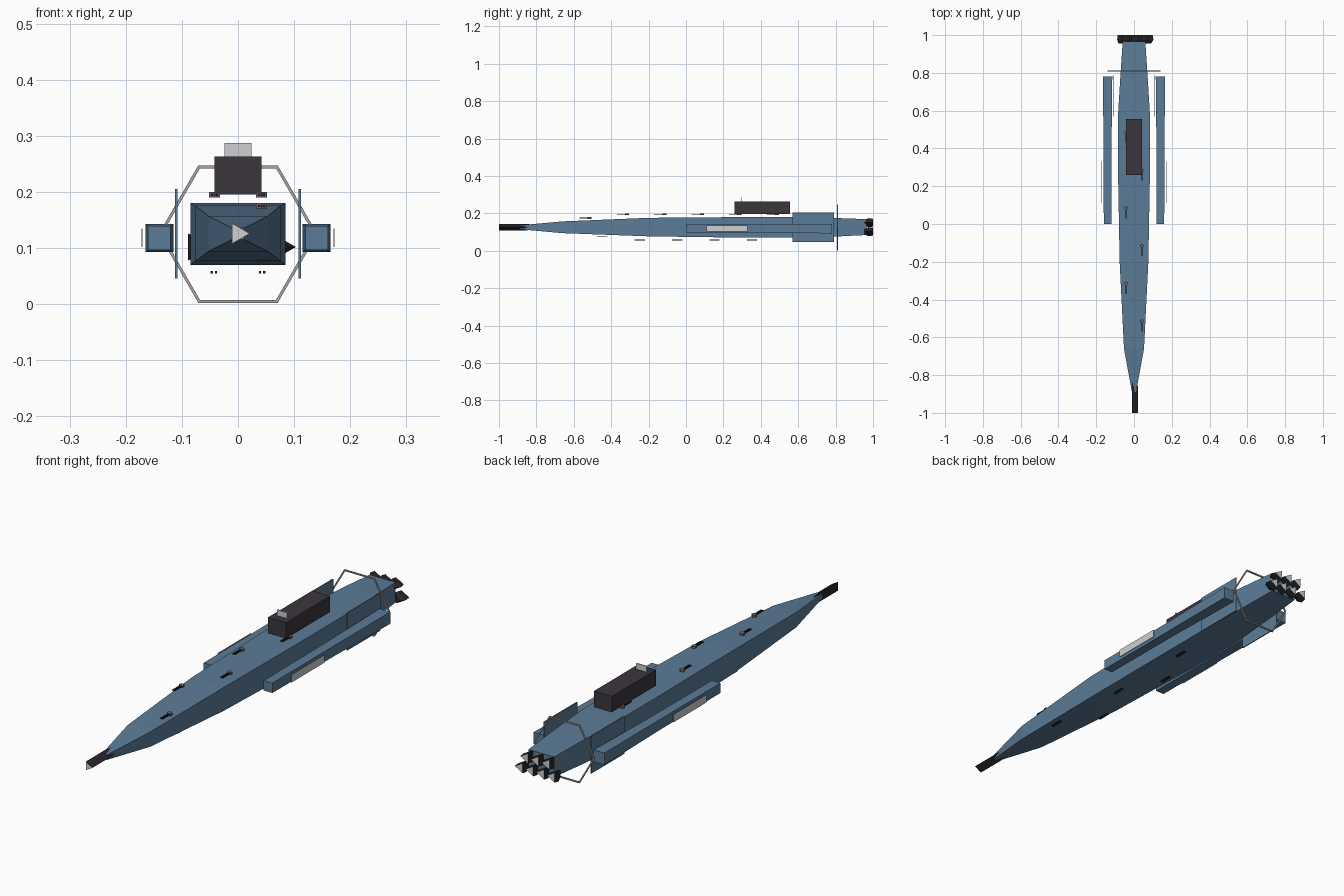
import bpy
from math import cos, sin, pi

old = bpy.data.objects.get("Cube")
if old:
    bpy.data.objects.remove(old)


def material(name, rgb):
    m = bpy.data.materials.new(name)
    m.use_nodes = True
    m.diffuse_color = (*rgb, 1)
    m.node_tree.nodes["Principled BSDF"].inputs["Base Color"].default_value = (*rgb, 1)
    return m


BLUE = material("hull blue", (0.105, 0.2, 0.31))
DARK = material("charcoal", (0.043, 0.037, 0.046))
BLACK = material("gun black", (0.022, 0.02, 0.022))
LIGHT = material("light grey", (0.62, 0.63, 0.64))
STEEL = material("ring steel", (0.4, 0.37, 0.36))
GREY = material("turret grey", (0.16, 0.14, 0.15))


def rect(x0, x1, y, z0, z1):
    return [(x0, y, z0), (x1, y, z0), (x1, y, z1), (x0, y, z1)]


def ngon(n, r, x, y, z):
    return [(x + r * cos(2 * pi * i / n), y, z + r * sin(2 * pi * i / n)) for i in range(n)]


def loft(name, sections, mat, front=None, back=None):
    """Skin a run of equal cross-sections, ordered from front to back."""
    n = len(sections[0])
    last = (len(sections) - 1) * n
    verts = [p for s in sections for p in s]
    faces = [tuple(range(n)), tuple(last + i for i in reversed(range(n)))]
    for a in range(0, last, n):
        for i in range(n):
            j = (i + 1) % n
            faces.append((a + i, a + n + i, a + n + j, a + j))
    me = bpy.data.meshes.new(name)
    me.from_pydata(verts, [], faces)
    for m in (mat, front or mat, back or mat):
        me.materials.append(m)
    me.polygons[0].material_index = 1
    me.polygons[1].material_index = 2
    ob = bpy.data.objects.new(name, me)
    bpy.context.collection.objects.link(ob)
    return ob


def box(name, x0, x1, y0, y1, z0, z1, mat):
    return loft(name, [rect(x0, x1, y0, z0, z1), rect(x0, x1, y1, z0, z1)], mat)


# Tapered hull: y, half width, bottom, top
profile = [(-0.89, 0.011, 0.115, 0.136), (-0.66, 0.053, 0.094, 0.157),
           (-0.2, 0.076, 0.077, 0.176), (0.3, 0.085, 0.07, 0.18),
           (0.57, 0.085, 0.07, 0.18), (0.8, 0.071, 0.076, 0.175),
           (0.965, 0.06, 0.084, 0.169)]
loft("hull", [rect(-w, w, y, b, t) for y, w, b, t in profile], BLUE)

# Three-sided nose gun
loft("nose_gun", [ngon(3, 0.021, 0, -1, 0.126), ngon(3, 0.021, 0, -0.87, 0.126),
                  ngon(3, 0.012, 0, -0.77, 0.126)], BLACK, front=LIGHT)

# Side pods, their outer panels and the tail shields
for side, s in (("left", 1), ("right", -1)):
    def span(a, b):
        return sorted((s * a, s * b))
    loft(side + "_pod", [rect(*span(0.12, 0.16), 0, 0.097, 0.139),
                         rect(*span(0.119, 0.161), 0.4, 0.096, 0.14),
                         rect(*span(0.115, 0.165), 0.78, 0.093, 0.143)], BLUE)
    box(side + "_pod_panel", *span(0.17, 0.172), 0.11, 0.33, 0.102, 0.135, LIGHT)
    box(side + "_tail_shield", *span(0.108, 0.112), 0.57, 0.79, 0.046, 0.205, BLUE)

# Upper deck container with its upright panel
box("container", -0.042, 0.042, 0.26, 0.555, 0.196, 0.263, DARK)
box("container_panel", -0.024, 0.024, 0.293, 0.298, 0.263, 0.287, LIGHT)

# Hexagonal tail ring
R = 0.1415
corners = [(r, y) for r, y in ((R, 0.807), (R - 0.006, 0.807), (R - 0.006, 0.813), (R, 0.813))]
verts, faces = [], []
for i in range(6):
    a = i * pi / 3
    verts += [(r * cos(a), y, 0.125 + r * sin(a)) for r, y in corners]
    for k in range(4):
        m, j = (k + 1) % 4, (i + 1) % 6
        faces.append((i * 4 + k, i * 4 + m, j * 4 + m, j * 4 + k))
ring_mesh = bpy.data.meshes.new("tail_ring")
ring_mesh.from_pydata(verts, [], faces)
ring_mesh.materials.append(STEEL)
bpy.context.collection.objects.link(bpy.data.objects.new("tail_ring", ring_mesh))

# Flared three-sided thrusters: four below, three above
for row, z, count in (("lower", 0.102, 4), ("upper", 0.15, 3)):
    for i in range(count):
        x = (i - (count - 1) / 2) * 0.05
        loft(f"{row}_thruster_{i + 1}",
             [ngon(3, 0.015, x, 0.955, z), ngon(3, 0.028, x, 0.975, z),
              ngon(3, 0.024, x, 1, z)], BLACK, back=LIGHT)


def barrels(name, x, y, z):
    for k in (-1, 1):
        cx = x + k * 0.004
        box(f"{name}_barrel_{k + 2}", cx - 0.002, cx + 0.002, y - 0.055, y, z - 0.002, z + 0.002, BLACK)


# Upper turrets, alternating sides
for i in range(6):
    x, y = (0.042 if i % 2 == 0 else -0.042), -0.515 + 0.2 * i
    z = 0.175 if i == 0 else 0.195
    name = f"upper_turret_{i + 1}"
    head = bpy.ops.mesh.primitive_cylinder_add(vertices=6, radius=0.011, depth=0.01, location=(x, y, z))
    bpy.context.object.name = name
    bpy.context.object.data.materials.append(GREY)
    barrels(name, x, y, z)

# Lower guns, alternating sides
for i in range(5):
    x = 0.043 if i % 2 == 0 else -0.043
    barrels(f"lower_gun_{i + 1}", x, -0.42 + 0.2 * i, 0.078 if i == 0 else 0.057)
